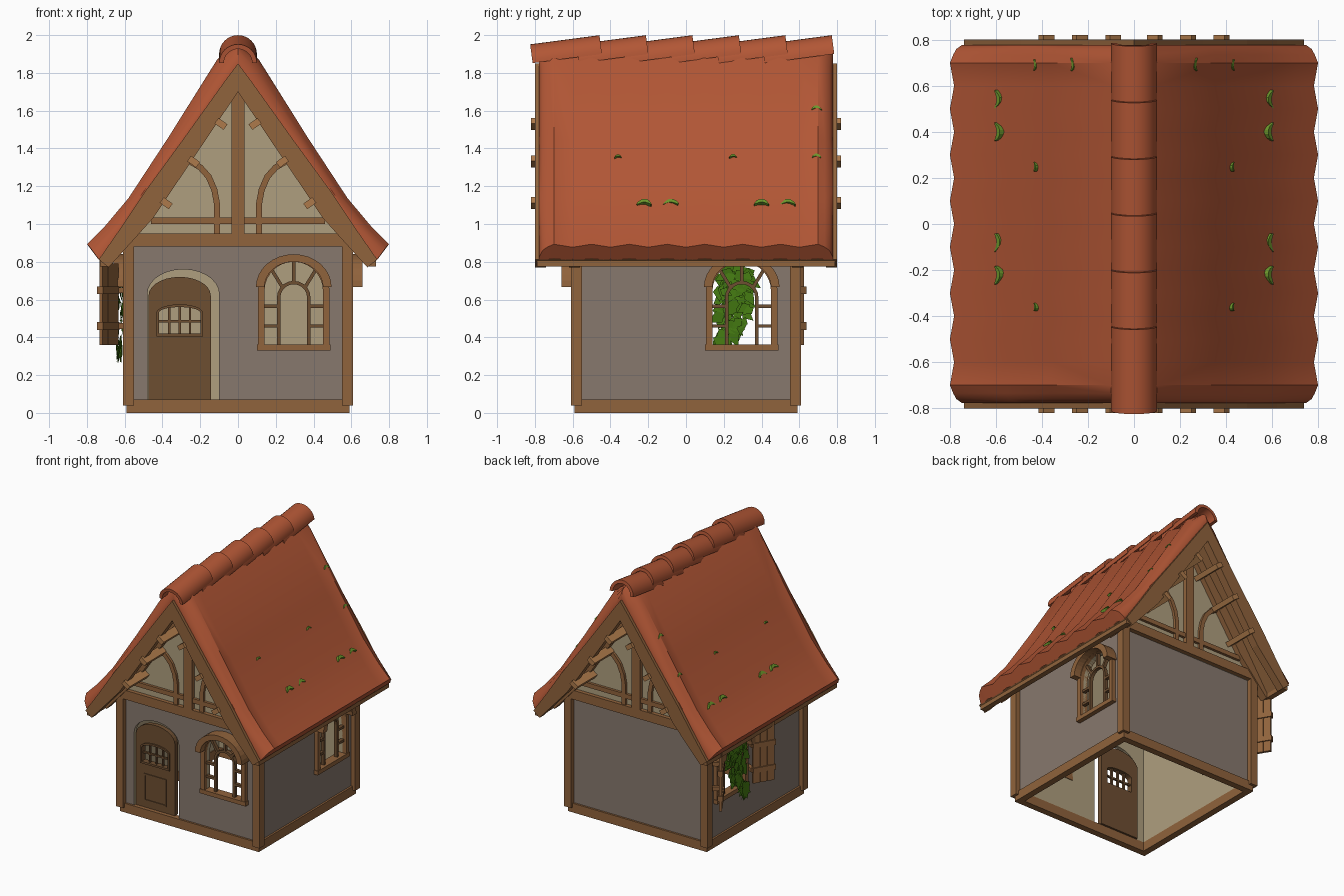
import bpy, bmesh, math, random
from mathutils import Matrix, Vector

if "Cube" in bpy.data.objects:
    bpy.data.objects.remove(bpy.data.objects["Cube"])

random.seed(4)

def material(name, rgb):
    m = bpy.data.materials.new(name)
    m.diffuse_color = (*rgb, 1)
    m.use_nodes = True
    m.node_tree.nodes["Principled BSDF"].inputs["Base Color"].default_value = m.diffuse_color
    return m

RED = material("roof_red", (0.445, 0.094, 0.036))
WOOD = material("timber_brown", (0.28, 0.125, 0.045))
DARK = material("dark_wood", (0.155, 0.077, 0.031))
CREAM = material("cream_plaster", (0.43, 0.345, 0.21))
GREY = material("grey_plaster", (0.245, 0.19, 0.155))
TAN = material("light_wood", (0.42, 0.195, 0.07))
IVY = material("ivy_green", (0.06, 0.2, 0.006))
MOSS = material("moss_green", (0.15, 0.31, 0.025))

def finish(name, bm, mats, smooth=False):
    me = bpy.data.meshes.new(name)
    bm.to_mesh(me)
    bm.free()
    for m in mats:
        me.materials.append(m)
    ob = bpy.data.objects.new(name, me)
    bpy.context.collection.objects.link(ob)
    if smooth:
        bpy.ops.object.select_all(action='DESELECT')
        ob.select_set(True)
        bpy.context.view_layer.objects.active = ob
        bpy.ops.object.shade_smooth_by_angle(angle=math.radians(35))
    return ob

def plate(name, loops, w0, w1, mat, M, inside=None, smooth=False):
    """Outline (plus hole loops) in the local uv plane, extruded from w0 to w1."""
    cu = bpy.data.curves.new(name, 'CURVE')
    cu.dimensions, cu.fill_mode, cu.extrude = '2D', 'BOTH', (w1 - w0) / 2
    for lp in loops:
        sp = cu.splines.new('POLY')
        sp.points.add(len(lp) - 1)
        for p, (u, v) in zip(sp.points, lp):
            p.co = (u, v, 0, 1)
        sp.use_cyclic_u = True
    tmp = bpy.data.objects.new(name + "_outline", cu)
    bpy.context.collection.objects.link(tmp)
    dg = bpy.context.evaluated_depsgraph_get()
    me = bpy.data.meshes.new_from_object(tmp.evaluated_get(dg))
    bm = bmesh.new()
    bm.from_mesh(me)
    bpy.data.objects.remove(tmp)
    bmesh.ops.remove_doubles(bm, verts=bm.verts, dist=1e-5)
    bmesh.ops.recalc_face_normals(bm, faces=bm.faces)
    for f in bm.faces:
        f.normal_update()
        f.smooth = False
        f.material_index = 1 if inside and f.normal.z < 0.5 else 0
    bmesh.ops.transform(bm, verts=bm.verts, matrix=M @ Matrix.Translation((0, 0, (w0 + w1) / 2)))
    return finish(name, bm, [mat, inside] if inside else [mat], smooth)

def box(name, x0, x1, y0, y1, z0, z1, mat):
    bm = bmesh.new()
    bmesh.ops.create_cube(bm, size=1)
    for v in bm.verts:
        v.co = ((x0 + x1) / 2 + v.co.x * (x1 - x0), (y0 + y1) / 2 + v.co.y * (y1 - y0),
                (z0 + z1) / 2 + v.co.z * (z1 - z0))
    return finish(name, bm, [mat])

def side(deg, dist):
    """Frame of a wall: u right, v up, w outward. 0 front, 90 right, 180 back, -90 left."""
    return (Matrix.Rotation(math.radians(deg), 4, 'Z') @ Matrix.Translation((0, -dist, 0))
            @ Matrix.Rotation(math.pi / 2, 4, 'X'))

def rect(u0, u1, v0, v1):
    return [(u0, v0), (u1, v0), (u1, v1), (u0, v1)]

def arc(c, v, rx, ry, n=14):
    return [(c + rx * math.cos(math.pi * i / n), v + ry * math.sin(math.pi * i / n)) for i in range(n + 1)]

def arch(u0, u1, v0, spring, ry):
    return [(u0, v0), (u1, v0)] + arc((u0 + u1) / 2, spring, (u1 - u0) / 2, ry)

def stroke(pts, width):
    left, right = [], []
    for i, p in enumerate(pts):
        a, b = Vector(pts[max(i - 1, 0)]), Vector(pts[min(i + 1, len(pts) - 1)])
        d = (b - a).normalized() * width / 2
        left.append((p[0] - d.y, p[1] + d.x))
        right.append((p[0] + d.y, p[1] - d.x))
    return left + right[::-1]

def mirror(pts):
    return [(-u, v) for u, v in pts]

# Walls: grey outside, cream inside, with door and window openings
WALL, WC = 0.575, 0.295
def win_hole(c):
    return arch(c - 0.155, c + 0.155, 0.36, 0.645, 0.155)
DOOR_HOLE = arch(-0.48, -0.10, 0.02, 0.63, 0.13)
for nm, deg, holes, top in (("front", 0, [DOOR_HOLE, win_hole(WC)], 0.9), ("right", 90, [win_hole(WC)], 0.97),
                            ("back", 180, [], 0.9), ("left", -90, [win_hole(-WC)], 0.97)):
    plate(nm + "_wall", [rect(-0.573, 0.573, 0.01, top)] + holes, -0.03, 0, GREY, side(deg, WALL), CREAM)
    plate(nm + "_base_beam", [rect(-0.588, 0.588, 0, 0.07)], -0.05, 0, WOOD, side(deg, 0.59))

# Corner posts, and eave blocks above them
for sx in (-1, 1):
    for sy in (-1, 1):
        box("corner_post", sx * 0.58 - 0.03, sx * 0.58 + 0.03, sy * 0.58 - 0.03, sy * 0.58 + 0.03, 0.04, 0.92, WOOD)
    box("eave_fascia", sx * 0.71 - 0.02, sx * 0.71 + 0.02, -0.79, 0.79, 0.775, 0.82, WOOD)

# Roof profiles for one half: tile top, tile underside, rafter underside
TOP = [(0, 1.945), (0.1, 1.865), (0.36, 1.45), (0.57, 1.13), (0.7, 0.975), (0.79, 0.885)]
UND = [(0, 1.85), (0.06, 1.77), (0.30, 1.435), (0.49, 1.175), (0.62, 0.98), (0.737, 0.812)]
LOW = [(0.685, 0.77), (0.45, 1.03), (0, 1.70)]
RAFTER = mirror(UND[1:])[::-1] + UND + LOW + mirror(LOW[:2])[::-1]
BOARD_LOW = [(0.705, 0.785), (0.45, 1.18), (0, 1.80)]
BOARDS = mirror(UND[1:])[::-1] + UND + BOARD_LOW + mirror(BOARD_LOW[:2])[::-1]
plate("roof_boards", [BOARDS], -0.77, 0.77, WOOD, side(0, 0))

# Gables, front and back
for nm, deg in (("front", 0), ("back", 180)):
    M = side(deg, 0)
    plate(nm + "_gable", [[(-0.6, 0.88), (0.6, 0.88), (0.6, 0.95), (0, 1.8), (-0.6, 0.95)]], 0.55, 0.58, CREAM, M)
    plate(nm + "_gable_rafters", [RAFTER], 0.56, 0.62, WOOD, M)
    plate(nm + "_barge_boards", [RAFTER], 0.74, 0.80, WOOD, M)
    plate(nm + "_tie_beam", [rect(-0.56, 0.56, 0.88, 0.95)], 0.55, 0.61, WOOD, M)
    plate(nm + "_collar_beam", [rect(-0.46, 0.46, 1.0, 1.035)], 0.57, 0.60, WOOD, M)
    plate(nm + "_king_post", [rect(-0.035, 0.035, 0.94, 1.72)], 0.57, 0.61, WOOD, M)
    brace = stroke([(0.11, 0.94), (0.11, 1.1), (0.125, 1.18), (0.155, 1.25), (0.20, 1.3), (0.26, 1.335)], 0.032)
    for b in (brace, mirror(brace)):
        plate(nm + "_curved_brace", [b], 0.57, 0.60, WOOD, M)
    for x, z in ((0.09, 1.53), (0.235, 1.33), (0.38, 1.11)):
        p = stroke([(x - 0.024, z - 0.017), (x + 0.024, z + 0.017)], 0.036)
        for q in (p, mirror(p)):
            plate(nm + "_purlin_end", [q], 0.57, 0.82, TAN, M)

# Corrugated tile halves with rounded verges
cols = [(-0.778, 0.85), (-0.76, 0.35), (-0.735, 0.1)] + [(-0.7 + 0.1 * i, 0) for i in range(15)]
cols += [(-y, k) for y, k in cols[2::-1]]
for sx, nm in ((1, "right"), (-1, "left")):
    bm = bmesh.new()
    rings = []
    for j, (y, k) in enumerate(cols):
        rise = 0 if k else (0.012 if j % 2 else -0.012)
        ring = []
        for i, (t, u) in enumerate(zip(TOP, UND)):
            t, u = Vector(t), Vector(u)
            out = Vector((0.75, 0.66)) * rise if i else Vector((0, 0))
            if i == 5:
                u = u + out * 0.6
            ring.append((t.lerp(u, k * (0.4 if i == 0 else 1)) + out, u))
        pts = [r[0] for r in ring] + [r[1] for r in ring[::-1]]
        rings.append([bm.verts.new((sx * p.x, y, p.y)) for p in pts])
    n = len(rings[0])
    for a, b in zip(rings, rings[1:]):
        for i in range(n):
            bm.faces.new((a[i], a[(i + 1) % n], b[(i + 1) % n], b[i]))
    for r in (rings[0], rings[-1]):
        for i in range(5):
            bm.faces.new((r[i], r[i + 1], r[n - 2 - i], r[n - 1 - i]))
    bmesh.ops.recalc_face_normals(bm, faces=bm.faces)
    finish(nm + "_roof_tiles", bm, [RED], True)

# Overlapping ridge tiles
half_ring = arc(0, 0, 0.1, 0.1, 16) + arc(0, 0, 0.075, 0.075, 16)[::-1]
for i in range(6):
    M = (Matrix.Translation((0, -0.812 + 0.246 * i, 1.852)) @ Matrix.Rotation(math.radians(7.5), 4, 'X')
         @ Matrix.Rotation(math.pi / 2, 4, 'X'))
    plate("ridge_tile", [half_ring], -0.37, 0, RED, M, smooth=True)

# Moss patches on both slopes
def roof_frame(y, z):
    for (x0, z0), (x1, z1) in zip(TOP, TOP[1:]):
        if z1 <= z <= z0:
            up = Vector((x0 - x1, 0, z0 - z1)).normalized()
            x = x0 + (x1 - x0) * (z0 - z) / (z0 - z1)
            out = Vector((up.z, 0, -up.x))
            return Matrix(((0, up.x, out.x, x), (1, 0, 0, y), (0, up.z, out.z, z), (0, 0, 0, 1)))
spots = [(y, 1.11, 0.04) for y in (-0.22, -0.08, 0.4, 0.54)]
spots += [(-0.36, 1.355, 0.018), (0.25, 1.355, 0.02), (0.69, 1.355, 0.025), (0.69, 1.61, 0.028)]
for y, z, r in spots:
    blob = [(r * math.cos(a) * random.uniform(0.9, 1.1), r * (0.3 * math.sin(a) + 0.25 - 0.65 * math.cos(a) ** 2))
            for a in [math.tau * i / 14 for i in range(14)]]
    for s, turn in ((1, 0), (-1, math.pi)):
        turned = blob if s > 0 else mirror(blob)
        plate("moss_patch", [turned], -0.012, 0.012, MOSS, Matrix.Rotation(turn, 4, 'Z') @ roof_frame(y * s, z))

# Arched windows: frame, hood, sill and glazing bars
for nm, deg, c in (("front", 0, WC), ("right", 90, WC), ("left", -90, -WC)):
    M = side(deg, WALL) @ Matrix.Translation((c, 0, 0))
    plate(nm + "_window_frame", [arch(-0.19, 0.19, 0.34, 0.645, 0.187), win_hole(0)], -0.035, 0.03, WOOD, M)
    plate(nm + "_window_hood", [arc(0, 0.667, 0.2, 0.173, 16) + arc(0, 0.667, 0.155, 0.133, 16)[::-1]],
          0, 0.085, WOOD, M)
    plate(nm + "_window_sill", [rect(-0.195, 0.195, 0.33, 0.362)], -0.035, 0.034, WOOD, M)
    bars = [[(-0.08, 0.355)] + arc(0, 0.61, 0.08, 0.08, 10)[::-1] + [(0.08, 0.355)], [(0, 0.69), (0, 0.805)]]
    for s in (-1, 1):
        bars += [[(s * 0.16, v), (s * 0.08, v)] for v in (0.46, 0.565)]
        bars.append([(s * 0.06, 0.665), (s * 0.115, 0.755)])
    for b in bars:
        plate(nm + "_glazing_bar", [stroke(b, 0.018)], -0.015, 0.012, DARK, M)

# Open shutters on the left window
for s in (-1, 1):
    M = (side(-90, 0.642) @ Matrix.Translation((-WC + s * 0.185, 0, 0))
         @ Matrix.Rotation(-s * math.radians(31), 4, 'Y'))
    for i in range(3):
        a, b = s * (0.055 * i + 0.001), s * (0.055 * i + 0.053)
        plate("shutter_plank", [rect(min(a, b), max(a, b), 0.36, 0.79 + 0.02 * i)], -0.01, 0.01, WOOD, M)
    for v in (0.46, 0.65):
        plate("shutter_batten", [rect(min(0, s * 0.172), max(0, s * 0.172), v - 0.02, v + 0.02)], -0.018, 0.018, WOOD, M)
        plate("shutter_hinge", [rect(-0.012, 0.012, v - 0.015, v + 0.015)], -0.07, 0.005, WOOD, M)

# Door, closed and narrower than its opening
M = side(0, 0.56) @ Matrix.Translation((-0.474, 0, 0))
DOOR_WIN = arch(0.055, 0.275, 0.42, 0.53, 0.03)
plate("door", [arch(0, 0.33, 0.07, 0.62, 0.10), DOOR_WIN], -0.035, 0, DARK, M)
plate("door_panel_trim", [rect(0.07, 0.26, 0.12, 0.33), rect(0.082, 0.248, 0.132, 0.318)], -0.002, 0.006, DARK, M)
plate("door_window_trim", [arch(0.042, 0.288, 0.405, 0.53, 0.045), DOOR_WIN], -0.002, 0.01, DARK, M)
for b in [[(u, 0.415), (u, 0.565)] for u in (0.11, 0.165, 0.22)] + [[(0.05, 0.485), (0.28, 0.485)]]:
    plate("door_glazing_bar", [stroke(b, 0.012)], -0.022, -0.006, DARK, M)

# Ivy spilling out of the left window, leaves facing outward
bm = bmesh.new()
for i in range(170):
    z = random.uniform(0.31, 0.78)
    far = 0.34 if z > 0.5 else 0.2 + 0.14 * max(0, (z - 0.36) / 0.14)
    y = random.uniform(0.17, far)
    x = random.uniform(-0.645, -0.57) if z > 0.38 else random.uniform(-0.645, -0.615)
    a, r = random.uniform(-2.7, -0.4), random.uniform(0.045, 0.07)
    tip = Vector((random.uniform(-0.12, 0.12), math.cos(a), math.sin(a))) * r
    wide = Vector((random.uniform(-0.2, 0.2), -math.sin(a), math.cos(a))) * r * 0.5
    p = Vector((x, y, z))
    bm.faces.new([bm.verts.new(q) for q in (p - tip * 0.5, p + wide, p + tip, p - wide)])
finish("ivy_leaves", bm, [IVY])
